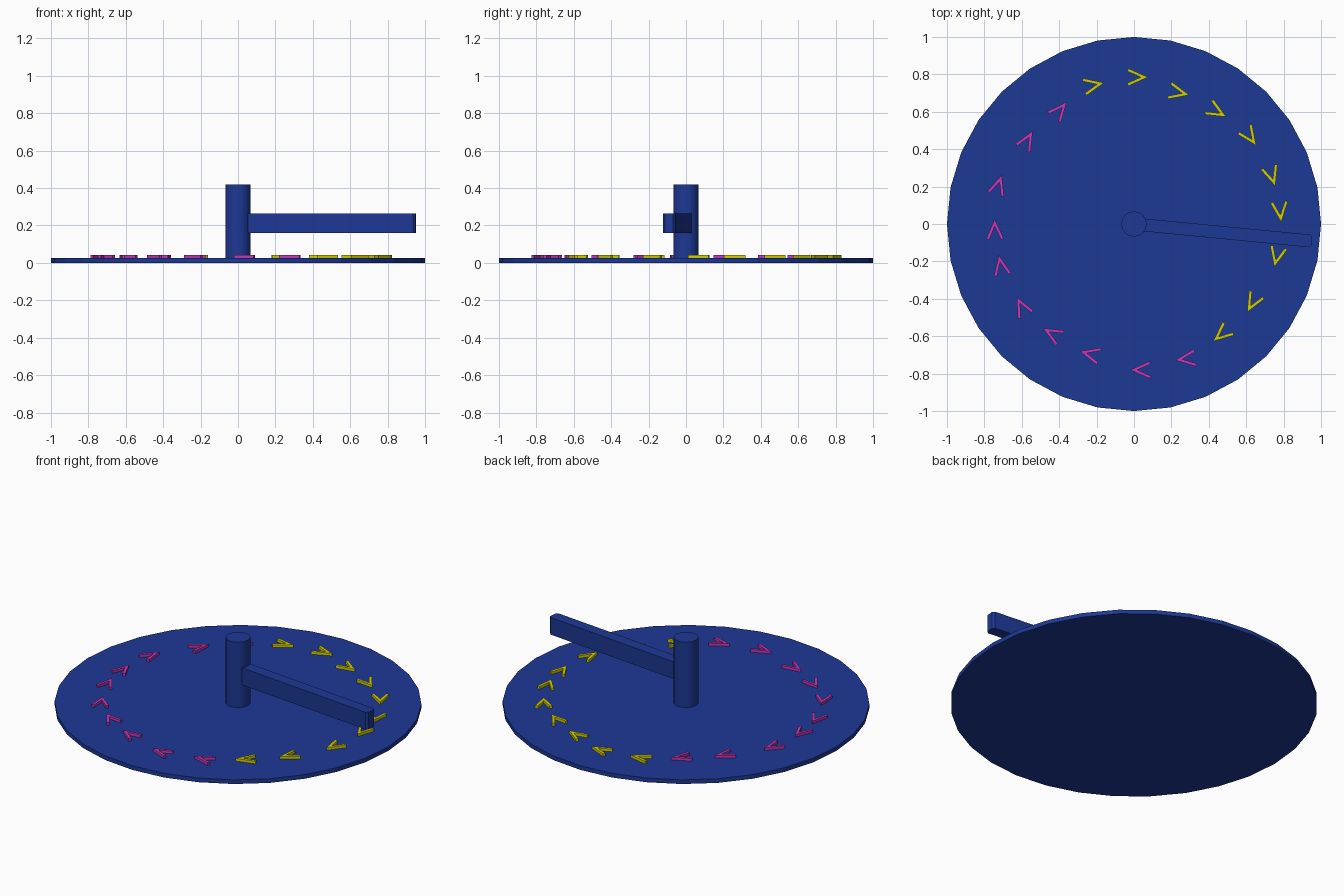
import bpy
from math import radians, cos, sin

if "Cube" in bpy.data.objects:
    bpy.data.objects.remove(bpy.data.objects["Cube"])


def material(name, rgb):
    m = bpy.data.materials.new(name)
    m.diffuse_color = (*rgb, 1)
    m.use_nodes = True
    m.node_tree.nodes["Principled BSDF"].inputs["Base Color"].default_value = m.diffuse_color
    return m


BLUE = material("blue", (0.012, 0.04, 0.30))
YELLOW = material("yellow", (0.65, 0.62, 0.0))
MAGENTA = material("magenta", (0.55, 0.04, 0.48))


def prism(name, outline, z0, z1, mat):
    """Extrude a counter-clockwise plan outline from z0 to z1."""
    n = len(outline)
    verts = [(x, y, z) for z in (z0, z1) for x, y in outline]
    faces = [tuple(reversed(range(n))), tuple(range(n, 2 * n))]
    faces += [(i, (i + 1) % n, n + (i + 1) % n, n + i) for i in range(n)]
    mesh = bpy.data.meshes.new(name)
    mesh.from_pydata(verts, [], faces)
    mesh.materials.append(mat)
    ob = bpy.data.objects.new(name, mesh)
    bpy.context.collection.objects.link(ob)
    return ob


def circle(r, n):
    return [(r * cos(radians(360 * i / n)), r * sin(radians(360 * i / n))) for i in range(n)]


# Round base plate and central post
prism("base_disc", circle(1.0, 32), 0, 0.025, BLUE)
prism("centre_post", circle(0.067, 32), 0, 0.418, BLUE)

# Swinging arm with slightly clipped end corners
arm = prism("arm", [(0.03, -0.034), (0.942, -0.034), (0.955, -0.022),
                    (0.955, 0.022), (0.942, 0.034), (0.03, 0.034)], 0.16, 0.263, BLUE)
arm.rotation_euler.z = radians(-5.5)

# Chevron arrows around the disc: tip x, tip y, heading in degrees
arrows = [
    (-0.16, 0.755, 12), (0.075, 0.785, 0), (0.295, 0.69, -13), (0.493, 0.573, -30),
    (0.653, 0.42, -55), (0.755, 0.203, -72), (0.787, 0.01, -84), (0.75, -0.23, -103),
    (0.605, -0.471, -119), (0.423, -0.627, -140),
    (0.22, -0.728, -173), (-0.021, -0.78, 180), (-0.29, -0.68, 165), (-0.487, -0.557, 150),
    (-0.627, -0.39, 117), (-0.723, -0.166, 101), (-0.745, 0.027, 91), (-0.707, 0.262, 72),
    (-0.541, 0.498, 60), (-0.359, 0.653, 50)]

L, W, A = 0.115, 0.016, radians(24)
back = (-L * cos(A), L * sin(A))
inner = (back[0] - W * sin(A), back[1] - W * cos(A))
notch = -W / sin(A)
chevron = [(0, 0), back, inner, (notch, 0), (inner[0], -inner[1]), (back[0], -back[1])]

for i, (x, y, heading) in enumerate(arrows):
    ob = prism(f"arrow_{i + 1}", chevron, 0.02, 0.041, YELLOW if i < 10 else MAGENTA)
    ob.location = (x, y, 0)
    ob.rotation_euler.z = radians(heading)
